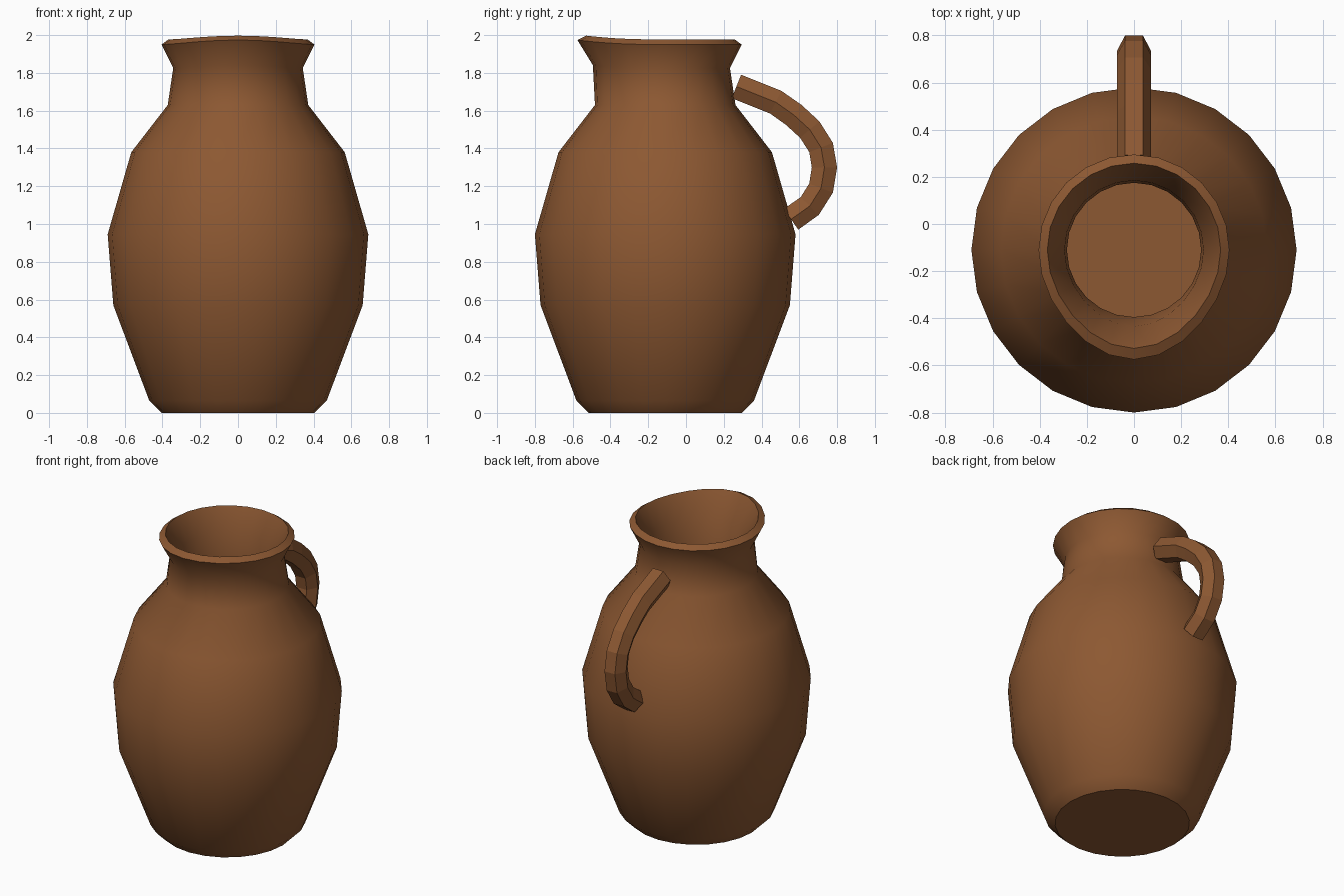
import bpy, bmesh, math
from mathutils import Vector

cube = bpy.data.objects.get("Cube")
if cube:
    bpy.data.objects.remove(cube, do_unlink=True)

clay = bpy.data.materials.new("brown_clay")
clay.use_nodes = True
clay.diffuse_color = (0.265, 0.098, 0.032, 1)
clay.node_tree.nodes["Principled BSDF"].inputs["Base Color"].default_value = clay.diffuse_color

SIDES = 24
CENTRE_Y = -0.11


def loft(name, rings, smooth):
    """Skin a list of point rings and close both ends."""
    bm = bmesh.new()
    loops = [[bm.verts.new(p) for p in ring] for ring in rings]
    for a, b in zip(loops, loops[1:]):
        for i in range(len(a)):
            j = (i + 1) % len(a)
            bm.faces.new((a[i], a[j], b[j], b[i]))
    bm.faces.new(loops[0])
    bm.faces.new(loops[-1])
    bmesh.ops.recalc_face_normals(bm, faces=bm.faces)
    mesh = bpy.data.meshes.new(name)
    bm.to_mesh(mesh)
    bm.free()
    mesh.materials.append(clay)
    obj = bpy.data.objects.new(name, mesh)
    bpy.context.collection.objects.link(obj)
    if smooth:
        bpy.ops.object.select_all(action='DESELECT')
        obj.select_set(True)
        bpy.context.view_layer.objects.active = obj
        bpy.ops.object.shade_smooth_by_angle(angle=math.radians(40))
    return obj


def jug_ring(radius, z, spout=0.0):
    """Circle whose front is drawn out and up into a pouring lip."""
    ring = []
    for i in range(SIDES):
        a = math.tau * i / SIDES
        pull = spout * max(0.0, -math.sin(a)) ** 3
        ring.append((radius * math.cos(a),
                     CENTRE_Y + radius * math.sin(a) - pull, z + pull * 0.4))
    return ring


# Jug body: outer wall up, over the rim, inner wall down to the floor
profile = [(0.405, 0), (0.47, 0.065), (0.66, 0.57), (0.69, 0.945), (0.565, 1.38),
           (0.372, 1.63), (0.343, 1.825, 0.04), (0.405, 1.95, 0.06),
           (0.368, 1.977, 0.05), (0.295, 1.825, 0.03), (0.285, 1.64),
           (0.51, 1.36), (0.63, 0.94), (0.60, 0.58), (0.43, 0.07)]
loft("jug_body", [jug_ring(*p) for p in profile], True)

# Handle: hexagonal section swept along an arc behind the jug
path = [Vector((0, y, z)) for y, z in (
    (0.267, 1.728), (0.475, 1.645), (0.57, 1.578), (0.655, 1.5), (0.715, 1.405),
    (0.733, 1.3), (0.715, 1.19), (0.655, 1.095), (0.556, 1.025))]
section = [(0.073, 0), (0.038, 0.067), (-0.038, 0.067),
           (-0.073, 0), (-0.038, -0.067), (0.038, -0.067)]
rings = []
for i, p in enumerate(path):
    along = (path[min(i + 1, len(path) - 1)] - path[max(i - 1, 0)]).normalized()
    out = Vector((0, -along.z, along.y))
    rings.append([p + Vector((x, 0, 0)) + out * h for x, h in section])
loft("handle", rings, False)
